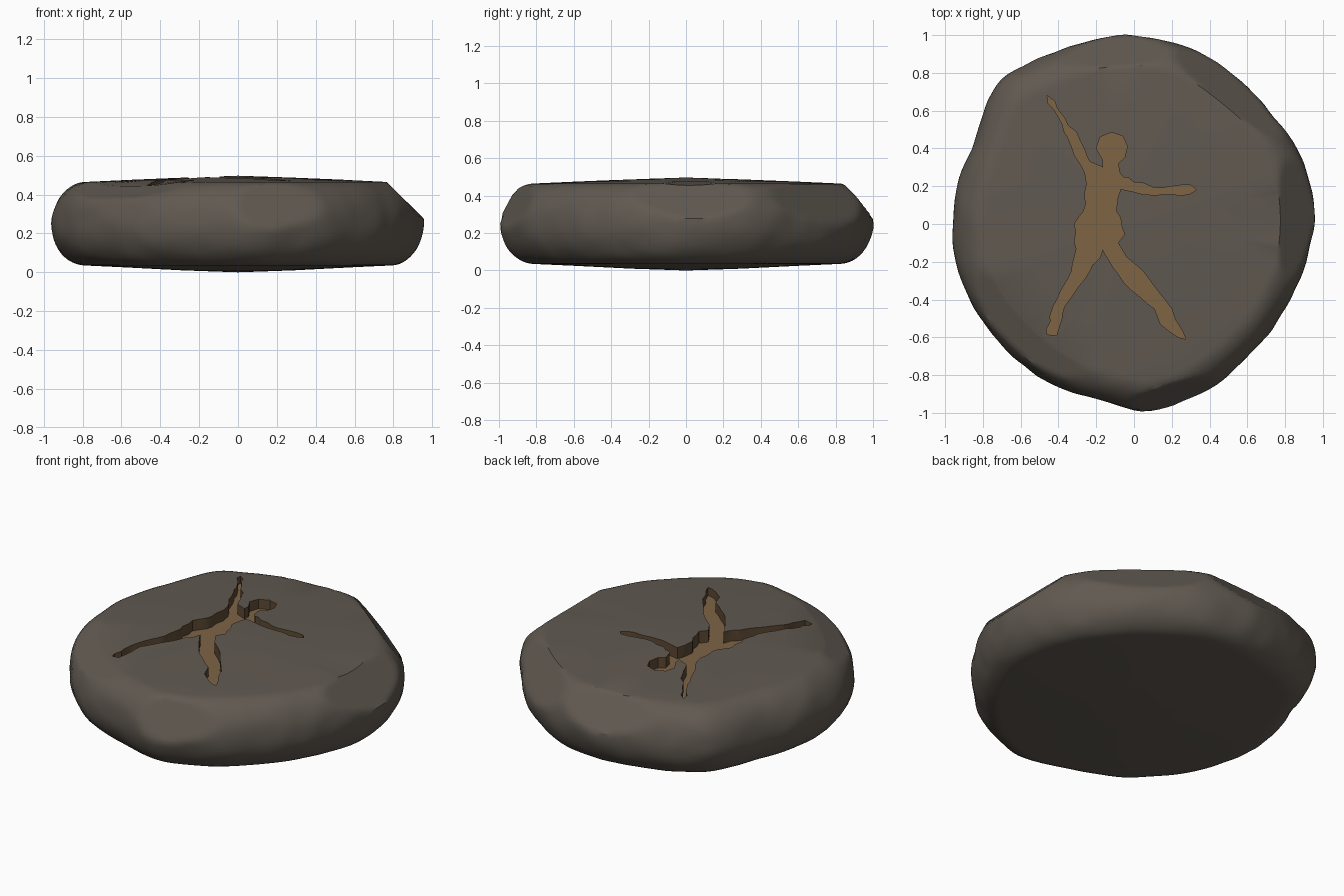
import bpy, bmesh, math, random
from mathutils import Vector, noise

random.seed(4)
if "Cube" in bpy.data.objects:
    bpy.data.objects.remove(bpy.data.objects["Cube"])


def material(name, rgb):
    mat = bpy.data.materials.new(name)
    mat.use_nodes = True
    mat.diffuse_color = (*rgb, 1)
    mat.node_tree.nodes["Principled BSDF"].inputs["Base Color"].default_value = (*rgb, 1)
    return mat


def make_object(name, bm):
    bmesh.ops.recalc_face_normals(bm, faces=bm.faces)
    mesh = bpy.data.meshes.new(name)
    bm.to_mesh(mesh)
    bm.free()
    obj = bpy.data.objects.new(name, mesh)
    bpy.context.collection.objects.link(obj)
    return obj


# Uneven outline of the stone: (angle in degrees, radius)
OUTLINE = [(0, .957), (19, .952), (37, .937), (57, .945), (76, .983), (90, 1), (111, .996),
           (124, 1.025), (132, 1.055), (139, 1.01), (152, .953), (180, .957), (199, .964),
           (222, .95), (246, .953), (259, .945), (269, .985), (275, 1.0), (288, .972),
           (309, .925), (334, .918), (360, .957)]
SEGMENTS = 144
FLOOR = .42


def radius_at(angle):
    angle %= 360
    for (a, r), (b, s) in zip(OUTLINE, OUTLINE[1:]):
        if a <= angle <= b:
            return r + (s - r) * (angle - a) / (b - a)


def smooth_radius(angle):
    return sum(radius_at(angle + k) for k in (-4, -2, 0, 2, 4)) / 5


# Side profile: shallow cone below, round rim, shallow cone above
profile = [(.3, .01), (.6, .025)]
for i in range(25):
    t = math.radians(-90 + 7.5 * i)
    profile.append((.82 + .18 * math.cos(t), .25 + .215 * math.sin(t)))
profile += [(.6, .475), (.3, .487)]

# Chips knocked off the rim: (point on the cut, outward direction)
CHIPS = [((.77, 0, .46), (.7, 0, .71)),
         ((.2, -.84, .46), (.25, -.85, .45)),
         ((.49, .62, .46), (.5, .62, .6)),
         ((-.52, -.5, .465), (-.3, -.3, .9)),
         ((-.05, .84, .455), (-.05, .75, .66))]
chips = [(Vector(p), Vector(n).normalized()) for p, n in CHIPS]


def weathered(co):
    # Slight lumps on the rim, then flatten at each chip
    rim = min(1, max(0, (co.xy.length - .72) / .15))
    out = Vector((co.x, co.y, 0)).normalized()
    co = co + out * rim * .012 * (noise.noise(co * 4) + .5 * noise.noise(co * 9))
    for point, normal in chips:
        over = (co - point).dot(normal)
        if over > 0:
            co = co - normal * over
    return co


# Stone body
bm = bmesh.new()
rings = []
for r, z in profile:
    ring = []
    for i in range(SEGMENTS):
        deg = 360 * i / SEGMENTS
        a, rad = math.radians(deg), r * smooth_radius(deg)
        ring.append(bm.verts.new(weathered(Vector((rad * math.cos(a), rad * math.sin(a), z)))))
    rings.append(ring)
for low, high in zip(rings, rings[1:]):
    for i in range(SEGMENTS):
        j = (i + 1) % SEGMENTS
        bm.faces.new((low[i], low[j], high[j], high[i]))
for ring, z in ((rings[0], 0), (rings[-1], .497)):
    tip = bm.verts.new((0, 0, z))
    for i in range(SEGMENTS):
        bm.faces.new((ring[i], ring[(i + 1) % SEGMENTS], tip))
stone = make_object("carved_stone", bm)

# Carved figure outline, clockwise from the raised hand
RAISED_ARM = [(-.46, .68), (-.42, .65), (-.37, .565), (-.285, .44), (-.235, .33), (-.165, .3)]
HEAD = [(-.165, .34), (-.2, .4), (-.18, .46), (-.12, .485), (-.06, .465), (-.035, .41),
        (-.05, .35), (-.085, .32)]
SIDE_ARM = [(-.075, .27), (0, .22), (.14, .19), (.305, .205), (.33, .18), (.295, .16),
            (.14, .155), (0, .17), (-.07, .185)]
TORSO_LEFT = [(-.085, .145), (-.095, .07), (-.05, -.055), (-.085, -.1)]
LEFT_LEG = [(-.04, -.175), (.085, -.3), (.2, -.45), (.275, -.61), (.235, -.6), (.14, -.53),
            (.11, -.45), (-.02, -.345), (-.11, -.23), (-.165, -.135)]
RIGHT_LEG = [(-.235, -.25), (-.32, -.37), (-.38, -.475), (-.41, -.59), (-.46, -.585),
             (-.445, -.49), (-.39, -.36), (-.33, -.25)]
TORSO_RIGHT = [(-.305, -.13), (-.315, 0), (-.255, .105), (-.25, .21), (-.26, .27),
               (-.33, .41), (-.38, .53), (-.455, .64)]
figure = RAISED_ARM + HEAD + SIDE_ARM + TORSO_LEFT + LEFT_LEG + RIGHT_LEG + TORSO_RIGHT

# Ragged cutter prism
bm = bmesh.new()
base = []
for p, q in zip(figure, figure[1:] + figure[:1]):
    a, b = Vector(p), Vector(q)
    steps = 3 if (b - a).length > .09 else 1
    for k in range(steps):
        c = a.lerp(b, k / steps)
        if k:
            c += Vector((random.uniform(-.009, .009), random.uniform(-.009, .009)))
        base.append(bm.verts.new((c.x, c.y, FLOOR)))
bottom = bm.faces.new(base)
top = bmesh.ops.extrude_face_region(bm, geom=[bottom], use_keep_orig=True)["geom"]
for v in top:
    if isinstance(v, bmesh.types.BMVert):
        v.co.z = .6
cutter = make_object("figure_cutter", bm)
cutter.hide_render = True

# Carve the figure
cut = stone.modifiers.new("Carving", "BOOLEAN")
cut.operation, cut.solver, cut.object = "DIFFERENCE", "EXACT", cutter
bpy.context.view_layer.objects.active = stone
stone.select_set(True)
bpy.ops.object.modifier_apply(modifier=cut.name)
bpy.data.objects.remove(cutter)

# Colours: stone, carved floor, carved walls
for name, rgb in (("stone_grey", (.118, .1, .082)), ("carving_ochre", (.21, .128, .06)),
                  ("carving_edge_brown", (.11, .067, .033))):
    stone.data.materials.append(material(name, rgb))
for face in stone.data.polygons:
    z, nz = face.center.z, face.normal.z
    if abs(z - FLOOR) < .0005 and nz > .99:
        face.material_index = 1
    elif z > FLOOR and abs(nz) < .05:
        face.material_index = 2
    else:
        face.material_index = 0

bpy.ops.object.shade_smooth_by_angle(angle=math.radians(32))
